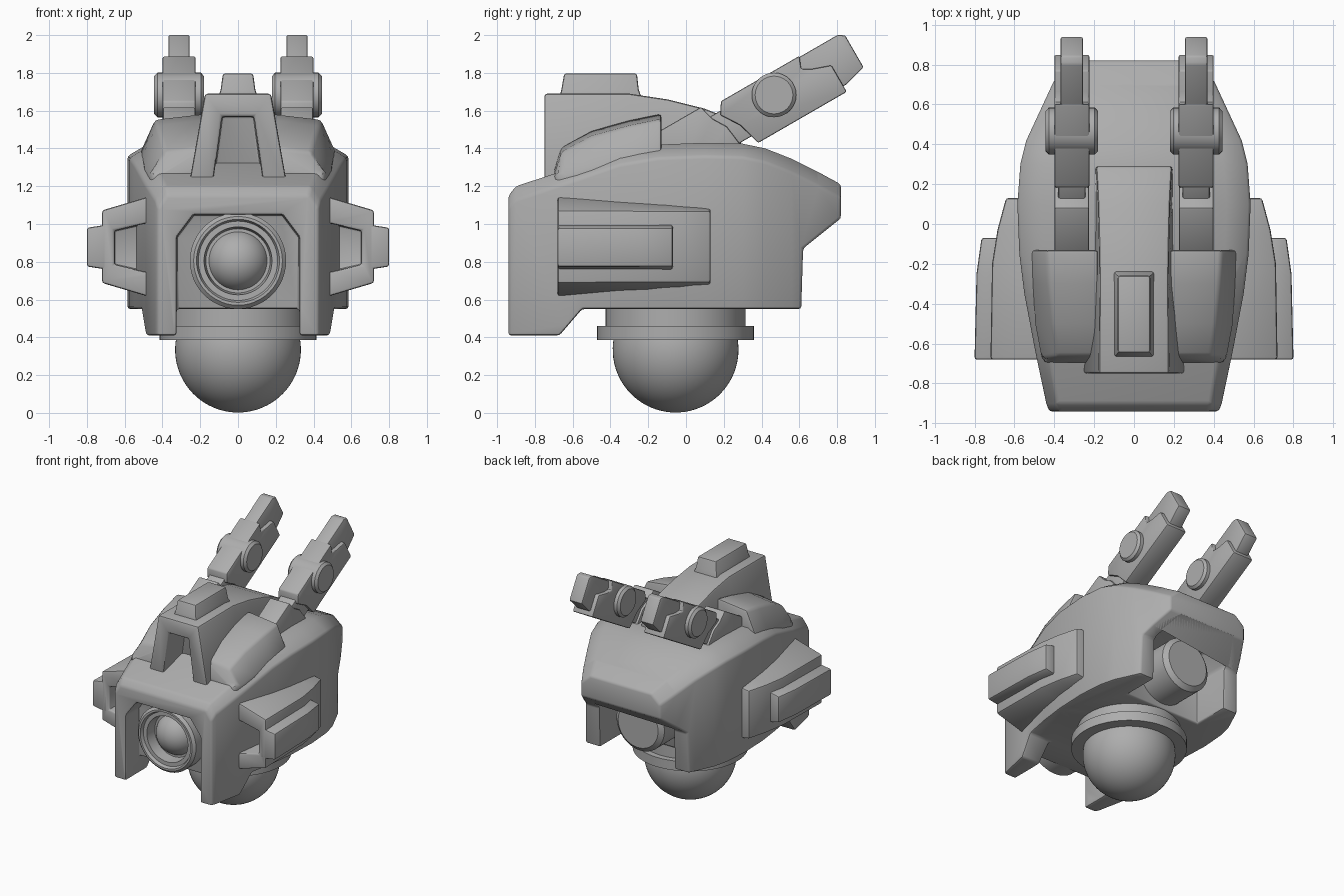
import bpy, bmesh, math
from mathutils import Vector, Matrix

old = bpy.data.objects.get("Cube")
if old:
    bpy.data.objects.remove(old, do_unlink=True)

grey = bpy.data.materials.new("matte_grey")
grey.use_nodes = True
COLOUR = (0.42, 0.42, 0.42, 1)
grey.diffuse_color = COLOUR
grey.node_tree.nodes["Principled BSDF"].inputs["Base Color"].default_value = COLOUR


def loft(name, rings, close=False):
    """Skin a list of equal-length rings and cap (or close) the ends."""
    bm = bmesh.new()
    vs = [[bm.verts.new(p) for p in r] for r in rings]
    n = len(vs[0])
    pairs = list(zip(vs, vs[1:]))
    for a, b in pairs:
        for i in range(n):
            j = (i + 1) % n
            bm.faces.new((a[i], a[j], b[j], b[i]))
    bm.faces.new(vs[0])
    bm.faces.new(vs[-1])
    bmesh.ops.recalc_face_normals(bm, faces=bm.faces)
    me = bpy.data.meshes.new(name)
    bm.to_mesh(me)
    bm.free()
    ob = bpy.data.objects.new(name, me)
    bpy.context.collection.objects.link(ob)
    me.materials.append(grey)
    return ob


def prism(name, pts, axis, lo, hi):
    """Extrude a 2D outline along x (points y,z) or y (points x,z)."""
    def place(d, p):
        return (d, p[0], p[1]) if axis == "x" else (p[0], d, p[1])
    return loft(name, [[place(d, p) for p in pts] for d in (lo, hi)])


def lathe(name, prof, matrix, steps=48):
    """Turn (radius, height) points about z, then move into place."""
    rings = []
    for r, h in prof:
        rings.append([matrix @ Vector((r * math.cos(a), r * math.sin(a), h))
                      for a in (math.tau * i / steps for i in range(steps))])
    return loft(name, rings)


def arc(radius, centre, a0, a1, steps=14):
    """Profile points of a ball section, angles in degrees from the equator."""
    out = []
    for i in range(steps + 1):
        a = math.radians(a0 + (a1 - a0) * i / steps)
        out.append((max(radius * math.cos(a), 0.002), centre + radius * math.sin(a)))
    return out


def finish(ob, bevel=0.012, cutters=(), segments=2):
    """Cut, round the edges, bake the modifiers and smooth."""
    for c in cutters:
        m = ob.modifiers.new("cut", "BOOLEAN")
        m.operation, m.solver, m.object = "DIFFERENCE", "EXACT", c
    if bevel:
        b = ob.modifiers.new("round", "BEVEL")
        b.width, b.segments, b.limit_method = bevel, segments, "ANGLE"
        b.angle_limit = math.radians(32)
    dg = bpy.context.evaluated_depsgraph_get()
    me = bpy.data.meshes.new_from_object(ob.evaluated_get(dg))
    ob.modifiers.clear()
    ob.data = me
    for c in cutters:
        bpy.data.objects.remove(c, do_unlink=True)
    bpy.ops.object.select_all(action="DESELECT")
    ob.select_set(True)
    bpy.context.view_layer.objects.active = ob
    bpy.ops.object.shade_smooth_by_angle(angle=math.radians(35))
    return ob


# Main hull: chamfered sections along y (y, half width, top, chamfer width)
stations = [(-.94, .425, 1.15, .05), (-.90, .44, 1.2, .055), (-.64, .495, 1.285, .07),
            (-.35, .55, 1.385, .1), (-.15, .575, 1.42, .12), (.1, .585, 1.43, .12),
            (.3, .57, 1.425, .12), (.42, .54, 1.40, .12), (.56, .475, 1.345, .11),
            (.7, .41, 1.275, .1), (.82, .345, 1.21, .08)]
hull = []
for y, w, t, c in stations:
    half = [(w, .41), (w, t - .07), (w - c, t)]
    hull.append([(x, y, z) for x, z in half] + [(-x, y, z) for x, z in reversed(half)])


def arch(top):
    half = [(.325, .3), (.325, top - .12), (.235, top)]
    return half + [(-x, z) for x, z in reversed(half)]


underside = [(-.67, .3), (-.67, .41), (-.55, .55), (.61, .55), (.62, .87),
             (.9, 1.094), (1.1, 1.094), (1.1, .3)]
finish(loft("hull", hull), 0.015, [
    prism("underside_cut", underside, "x", -1, 1),
    prism("front_arch_cut", arch(1.05), "y", -1.1, -.78),
    prism("front_gap_cut", [(-.325, .3), (.325, .3), (.325, .55), (-.325, .55)], "y", -1.1, -.5),
    prism("rear_arch_cut", arch(1.02), "y", .32, 1.1)])

# Camera eye running through the hull
eye_axis = Matrix.Translation((0, 0, .805)) @ Matrix.Rotation(math.radians(90), 4, "X")
finish(lathe("eye_housing", [(.002, -.6), (.175, -.6), (.21, -.57), (.21, .7), (.255, .72),
                             (.255, .89), (.235, .91), (.22, .91), (.21, .885), (.18, .885),
                             (.17, .8), (.002, .8)], eye_axis), 0)
finish(lathe("eye_lens", arc(.165, .74, 0, 90), eye_axis), 0)

# Lower dome, its collar and neck
dome_axis = Matrix.Translation((0, -.055, 0))
finish(lathe("lower_dome", arc(.333, .335, -90, 20, 24), dome_axis, 64), 0)
finish(lathe("dome_collar", [(.3, .385), (.415, .385), (.415, .46), (.3, .46)], dome_axis, 64), 0)
finish(lathe("dome_neck", [(.3, .4), (.37, .4), (.37, .56), (.3, .56)], dome_axis, 64), 0)

# Central tower with the forked front
tower = []
for y, top, wb, wt in [(-.75, 1.69, .262, .175), (-.3, 1.69, .225, .172), (-.1, 1.66, .212, .175),
                       (.1, 1.61, .205, .18), (.2, 1.57, .203, .185), (.29, 1.52, .2, .19)]:
    tower.append([(wb, y, 1.2), (wt, y, top), (-wt, y, top), (-wb, y, 1.2)])
fork = [(-.148, 1.1), (.148, 1.1), (.085, 1.57), (-.085, 1.57)]
finish(loft("tower", tower), 0.015, [prism("fork_cut", fork, "y", -1, -.53)])


def rect(x, y0, y1, z):
    return [(-x, y0, z), (x, y0, z), (x, y1, z), (-x, y1, z)]


finish(loft("tower_cap", [rect(.105, -.67, -.235, 1.67), rect(.092, -.66, -.25, 1.71),
                          rect(.08, -.645, -.26, 1.797)]), 0.012)

# Gun outlines in their own tilted frame (along, across)
GUN_PIVOT = (.466, 1.683)
body_shape = [(-.26, .112), (.22, .112), (.193, .047), (.24, .02), (.342, -.016),
              (.342, -.178), (-.2, -.178), (-.235, -.05), (-.30, .05)]
tip_shape = [(.1, .107), (.45, .107), (.484, .085), (.484, -.11), (.36, -.143), (.1, -.143)]
link_shape = [(-.42, .07), (-.15, .07), (-.15, -.13), (-.42, -.13)]
mount_shape = [(-.66, .138), (-.366, .138), (-.345, .054), (-.30, -.02), (-.285, -.14), (-.66, -.18)]


def tilt(pts):
    c, s = math.cos(math.radians(30)), math.sin(math.radians(30))
    return [(GUN_PIVOT[0] + u * c - v * s, GUN_PIVOT[1] + u * s + v * c) for u, v in pts]


for side, s in (("left", 1), ("right", -1)):
    # Guns
    gx = .312 * s
    for part, shape, half in (("body", body_shape, .088), ("barrel", tip_shape, .056),
                              ("link", link_shape, .068), ("mount", mount_shape, .086)):
        finish(prism(f"{side}_gun_{part}", tilt(shape), "x", gx - half, gx + half), 0.009)
    pin = Matrix.Translation((gx, *GUN_PIVOT)) @ Matrix.Rotation(math.radians(90), 4, "Y")
    finish(lathe(f"{side}_gun_pin", [(.1, -.132), (.118, -.115), (.118, .115), (.1, .132)], pin, 32), 0)

    # Shoulder fairings beside the tower
    rings = []
    for y, top, ridge, edge in [(-.695, 1.30, .385, .45), (-.66, 1.41, .385, .465),
                                (-.5, 1.495, .41, .495), (-.3, 1.55, .43, .507),
                                (-.13, 1.585, .44, .512)]:
        low = 1.24 + (y + .695) * .15
        mid = max(low + .03, top - .19)
        rings.append([(s * x, y, z) for x, z in
                      [(.18, low - .04), (.18, top), (ridge, top - .03), (edge, mid), (edge, low - .04)]])
    finish(loft(f"{side}_shoulder", rings), 0.018)

    # Side pods with an open front
    rings = []
    for y, out, hi, d in [(-.68, .72, 1.152, .08), (-.2, .712, 1.135, .065),
                          (-.03, .685, 1.12, .05), (.13, .642, 1.10, .03)]:
        lo = 1.76 - hi
        rings.append([(s * x, y, z) for x, z in
                      [(.45, hi), (out, hi - d), (out, lo + d), (.45, lo)]])
    slot = [(s * x, z) for x, z in [(.4, 1.02), (.5, 1.0), (.655, .965), (.655, .785), (.5, .75), (.4, .73)]]
    finish(loft(f"{side}_pod", rings), 0.013,
           [prism("slot_cut", slot, "y", -1, -.42)])

    # Outer rail on the pod
    rings = []
    for y, out in [(-.68, .8), (-.25, .79), (-.07, .765)]:
        rings.append([(s * x, y, z) for x, z in
                      [(.67, 1.0), (out, .98), (out, .775), (.67, .755)]])
    finish(loft(f"{side}_rail", rings), 0.012)
